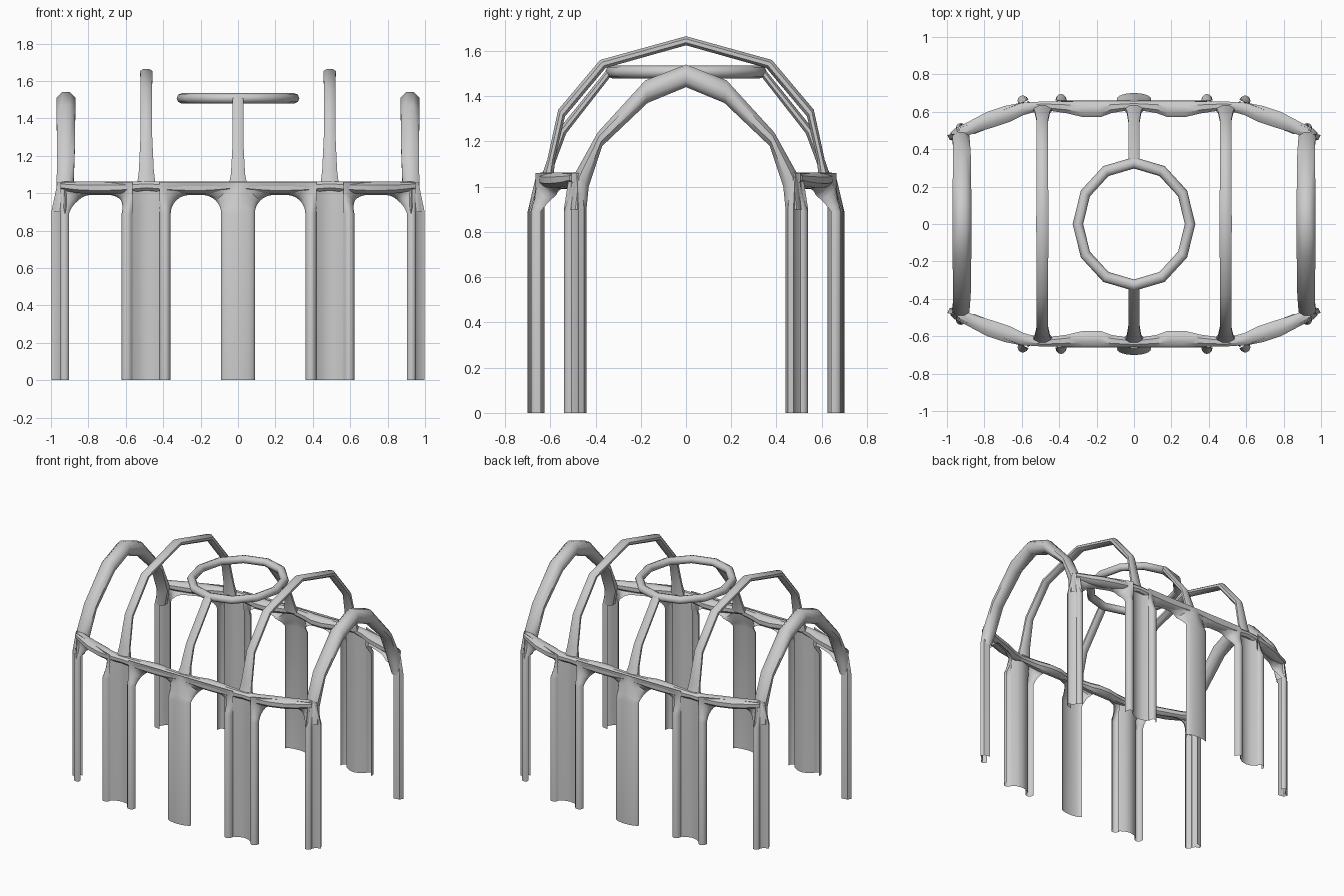
import bpy, math
from mathutils import Vector

if "Cube" in bpy.data.objects:
    bpy.data.objects.remove(bpy.data.objects["Cube"])


def loft(name, rings, closed=False, mx=True, my=True, angle=40):
    """Skin a list of point rings, then mirror the piece across the centre."""
    n = len(rings[0])
    verts = [tuple(p) for r in rings for p in r]
    faces = []
    for i in range(len(rings) - 1):
        for j in range(n if closed else n - 1):
            k = (j + 1) % n
            faces.append((i * n + j, i * n + k, (i + 1) * n + k, (i + 1) * n + j))
    me = bpy.data.meshes.new(name)
    me.from_pydata(verts, [], faces)
    me.update()
    ob = bpy.data.objects.new(name, me)
    bpy.context.collection.objects.link(ob)
    finish(ob, angle)
    if mx or my:
        m = ob.modifiers.new("Mirror", 'MIRROR')
        m.use_axis = (mx, my, False)
        m.merge_threshold = 0.0005
    return ob


def finish(ob, angle):
    bpy.ops.object.select_all(action='DESELECT')
    ob.select_set(True)
    bpy.context.view_layer.objects.active = ob
    bpy.ops.object.shade_smooth_by_angle(angle=math.radians(angle))


def lerp(a, b, f):
    return a + (b - a) * f


def half_bay(origin, u, n, back, edge, mid, base, bulge, grooved):
    """Rings of an open moulding: up the column side, round the fillet, to mid-bay."""
    spring, crown, top, r, steps = 0.89, 0.99, 1.06, 0.10, 8
    rad = r if edge < mid else -r
    path = [((edge, 0), (back, 0), 0)]
    for k in range(steps + 1):
        f = k / steps
        a = f * math.pi / 2
        o = (edge + rad * (1 - math.cos(a)), spring + r * math.sin(a))
        if f <= 0.5:
            b = (back, lerp(spring, top, 2 * f))
        else:
            b = (lerp(back, edge + rad, 2 * f - 1), top)
        path.append((o, b, f))
    path.append(((mid, crown), (mid, top), 1))
    rings = []
    for o, b, f in path:
        ring = []
        g = min(1, 2 * f)  # the column moulding dies into the rail early
        for j in range(7):
            p = j / 6 * math.pi / 2
            tc, nc = math.sin(p), -0.06 + 0.06 * math.cos(p)
            if grooved:
                t0, n0 = (1 - math.cos(2 * p)) / 2, base + bulge * math.sin(2 * p)
            else:
                t0, n0 = math.sin(p), base + bulge * math.cos(p)
            t, off = lerp(t0, tc, g), lerp(n0, nc, g)
            s, z = lerp(b[0], o[0], t), lerp(b[1], o[1], t)
            q = origin + u * s + n * off
            ring.append((q.x, q.y, z))
        rings.append(ring)
    return rings


def bay(name, p, q, end_a, end_b):
    """Arch between plan points; each end is (inset, width, base, bulge, grooved)."""
    p, q = Vector(p), Vector(q)
    length = (q - p).length
    u = (q - p).normalized()
    n = Vector((-u.y, u.x))
    if n.y < 0:
        n = -n
    mid = length / 2
    a = half_bay(p, u, n, end_a[0], end_a[0] + end_a[1], mid, *end_a[2:])
    b = half_bay(p, u, n, length - end_b[0], length - end_b[0] - end_b[1], mid, *end_b[2:])
    loft(name, a + b[::-1][1:])


def rib(name, xs, outer, inner, widths, mx=True, sides=8):
    """Closed tube in a cross plane, running from the rail up to the crown."""
    rings = []
    for x, o, i, w in zip(xs, outer, inner, widths):
        o, i = Vector(o), Vector(i)
        c, h = (o + i) / 2, (o - i) / 2
        ring = []
        for k in range(sides):
            a = (k + 0.5) * 2 * math.pi / sides
            g = 1 / math.cos(math.pi / sides)
            v = c + h * math.sin(a) * g
            ring.append((x + w * math.cos(a) * g, v.x, v.y))
        rings.append(ring)
    loft(name, rings, closed=True, mx=mx, angle=50)


# arcade: one inner and one outer bay, mirrored to all four quarters
bay("inner_bay_arch", (0, 0.66), (0.49, 0.66), (0, 0.09, 0.01, 0.03, False), (0.07, 0.06, 0.0, 0.035, True))
bay("outer_bay_arch", (0.49, 0.695), (0.95, 0.505), (0.08, 0.06, 0.0, 0.035, True), (0.0, 0.05, 0.0, 0.025, True))

# hollow core between the shafts of the clustered columns
core = []
for z, y, dip in ((0, 0.66, 0.035), (0.9, 0.66, 0.035), (1.05, 0.645, 0.02)):
    core.append([(0.49 + s * 0.08, y - dip * (1 - s * s), z) for s in (-1, -0.5, 0, 0.5, 1)])
loft("cluster_core", core)

# corner column: two shafts with a hollow between, drawn in at the head
plan = [(0.905, 0.515), (0.925, 0.54), (0.945, 0.515), (0.965, 0.485), (0.998, 0.475), (0.985, 0.45), (0.94, 0.44)]
corner = []
for z, s in ((0, 1), (0.9, 1), (0.98, 0.75), (1.06, 0.5)):
    corner.append([(0.93 + (x - 0.93) * s, 0.49 + (y - 0.49) * s, z) for x, y in plan])
loft("corner_column", corner)

# rail over the arcade, swelling in the middle of each bay
stations = [(0.0, 0.635, 0.022, 1.015), (0.12, 0.625, 0.032, 1.0), (0.18, 0.614, 0.043, 0.995),
            (0.27, 0.614, 0.043, 0.995), (0.36, 0.624, 0.032, 1.0), (0.49, 0.633, 0.022, 1.015),
            (0.60, 0.615, 0.032, 1.0), (0.68, 0.588, 0.042, 0.995), (0.77, 0.558, 0.042, 0.995),
            (0.85, 0.525, 0.034, 1.0), (0.94, 0.485, 0.028, 1.015)]
rail = []
for x, y, w, low in stations:
    tilt = 0.35 if x > 0.5 else 0
    ring = []
    for k in range(8):
        a = (k + 0.5) * math.pi / 4
        d = w * 1.08 * math.cos(a)
        ring.append((x + d * tilt, y + d, (1.063 + low) / 2 + (1.063 - low) / 2 * 1.08 * math.sin(a)))
    rail.append(ring)
loft("arcade_rail", rail, closed=True)

# cross ribs: ends, intermediates, and the short ones carrying the ring
rib("end_rib", (0.945, 0.925, 0.92, 0.92, 0.92),
    ((0.51, 0.9), (0.49, 1.06), (0.39, 1.24), (0.18, 1.47), (0, 1.54)),
    ((0.44, 0.9), (0.43, 1.0), (0.37, 1.18), (0.17, 1.37), (0, 1.44)),
    (0.035, 0.045, 0.047, 0.05, 0.05))
rib("intermediate_rib", (0.49,) * 5,
    ((0.64, 1.04), (0.613, 1.12), (0.565, 1.34), (0.38, 1.56), (0, 1.665)),
    ((0.585, 1.04), (0.58, 1.12), (0.535, 1.31), (0.355, 1.525), (0, 1.625)),
    (0.05, 0.04, 0.03, 0.03, 0.033))
rib("ring_rib", (0,) * 4,
    ((0.645, 1.04), (0.617, 1.1), (0.565, 1.25), (0.34, 1.53)),
    ((0.59, 1.04), (0.58, 1.1), (0.53, 1.235), (0.335, 1.485)),
    (0.05, 0.038, 0.03, 0.03), mx=False)

# twelve-sided ring at the crown
bpy.ops.mesh.primitive_torus_add(major_segments=12, minor_segments=8, major_radius=0.30,
                                 minor_radius=0.028, location=(0, 0, 1.507))
ring = bpy.context.object
ring.name = "crown_ring"
ring.scale = (1.0, 1.09, 1.0)
finish(ring, 50)
